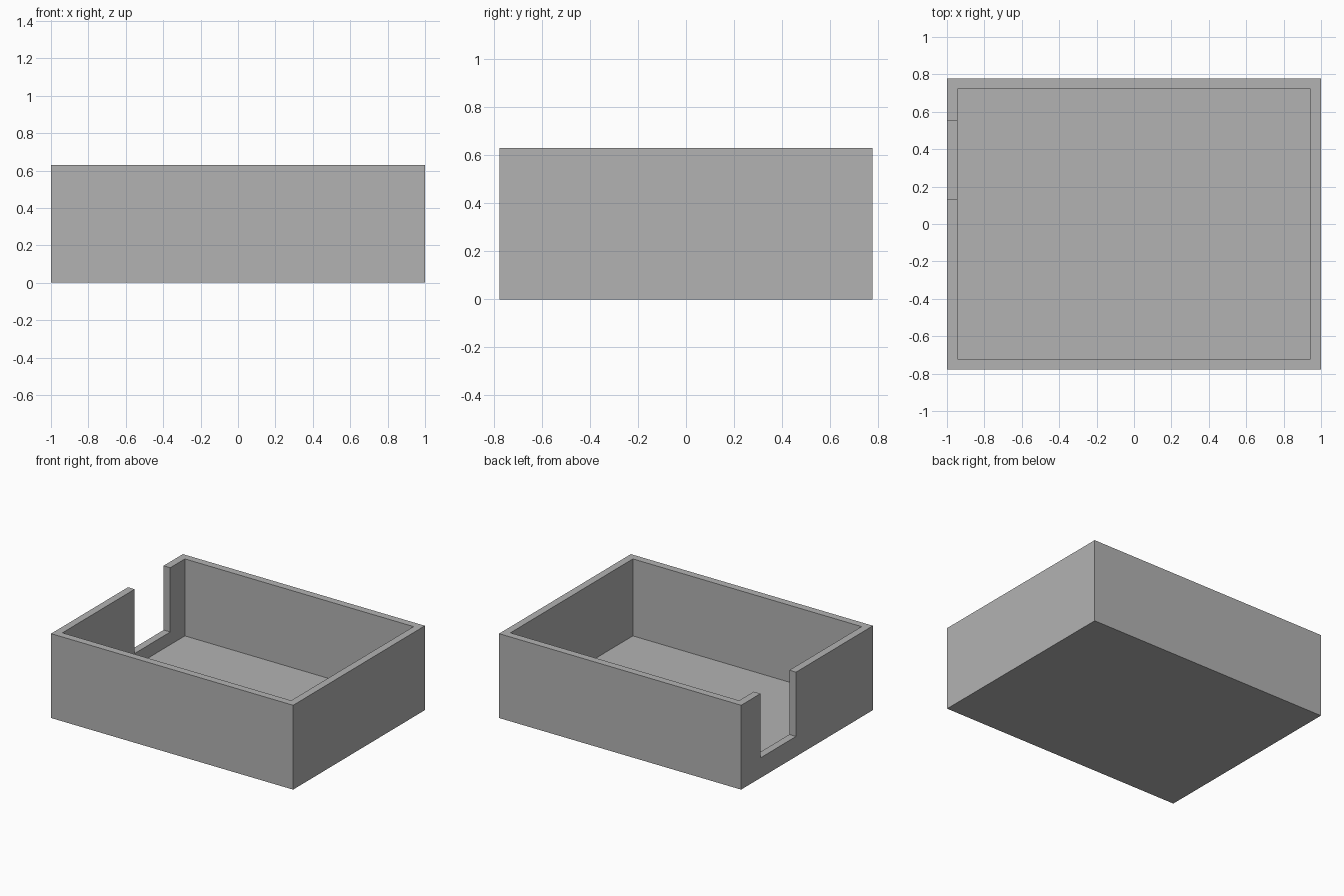
import bpy
from mathutils import Vector

default = bpy.data.objects.get("Cube")
if default:
    bpy.data.objects.remove(default, do_unlink=True)

LENGTH, DEPTH, HEIGHT = 2.0, 1.555, 0.63
WALL = 0.055
NOTCH_Y = (0.13, 0.55)
NOTCH_Z = 0.15

# Plain grey material
grey = bpy.data.materials.new("plain grey")
grey.use_nodes = True
colour = (0.45, 0.45, 0.45, 1)
grey.diffuse_color = colour
grey.node_tree.nodes["Principled BSDF"].inputs["Base Color"].default_value = colour


def box(name, low, high):
    low, high = Vector(low), Vector(high)
    bpy.ops.mesh.primitive_cube_add(size=1, location=(low + high) / 2)
    obj = bpy.context.object
    obj.name = name
    obj.scale = high - low
    bpy.ops.object.transform_apply(location=True, rotation=False, scale=True)
    obj.data.materials.append(grey)
    return obj


def cut(target, cutter):
    mod = target.modifiers.new(cutter.name, 'BOOLEAN')
    mod.operation = 'DIFFERENCE'
    mod.solver = 'EXACT'
    mod.object = cutter
    bpy.context.view_layer.objects.active = target
    bpy.ops.object.modifier_apply(modifier=mod.name)
    bpy.data.objects.remove(cutter, do_unlink=True)


# Solid block that becomes the open tray
x, y = LENGTH / 2, DEPTH / 2
tray = box("open_tray", (-x, -y, 0), (x, y, HEIGHT))

# Hollow interior, leaving walls and floor of equal thickness
cut(tray, box("cavity", (WALL - x, WALL - y, WALL), (x - WALL, y - WALL, HEIGHT + 1)))

# Notch through one end wall, open at the rim
cut(tray, box("notch", (-x - 1, NOTCH_Y[0], NOTCH_Z), (-x + 2 * WALL, NOTCH_Y[1], HEIGHT + 1)))
